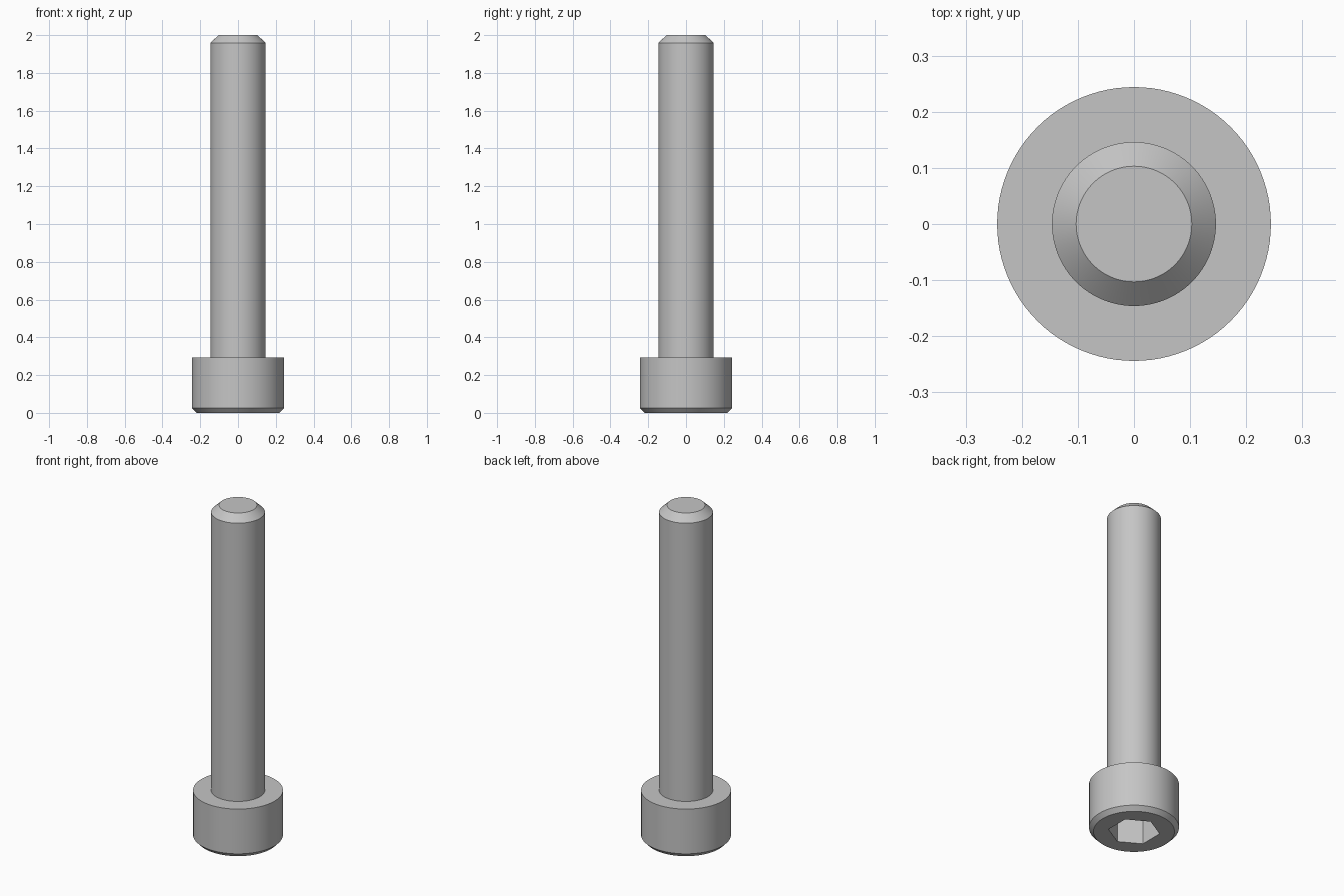
import bpy, bmesh, math

cube = bpy.data.objects.get("Cube")
if cube:
    bpy.data.objects.remove(cube, do_unlink=True)

SEGMENTS = 96

steel = bpy.data.materials.new("light grey steel")
GREY = (0.56, 0.56, 0.56, 1)
steel.use_nodes = True
steel.diffuse_color = GREY
steel.node_tree.nodes["Principled BSDF"].inputs["Base Color"].default_value = GREY


def ring(bm, radius, z, sides, turn=0.0):
    """Closed loop of vertices around the z axis."""
    angles = [turn + math.tau * i / sides for i in range(sides)]
    return [bm.verts.new((radius * math.cos(a), radius * math.sin(a), z)) for a in angles]


def skin(bm, lower, upper):
    """Side wall between two rings with the same number of vertices."""
    n = len(lower)
    for i in range(n):
        j = (i + 1) % n
        bm.faces.new((lower[i], lower[j], upper[j], upper[i]))


def lathe(bm, profile):
    """Stack rings along a (radius, z) profile and return them."""
    rings = [ring(bm, r, z, SEGMENTS) for r, z in profile]
    for lower, upper in zip(rings, rings[1:]):
        skin(bm, lower, upper)
    return rings


def finish(bm, name):
    bmesh.ops.recalc_face_normals(bm, faces=bm.faces)
    mesh = bpy.data.meshes.new(name)
    bm.to_mesh(mesh)
    bm.free()
    mesh.materials.append(steel)
    obj = bpy.data.objects.new(name, mesh)
    bpy.context.collection.objects.link(obj)
    bpy.ops.object.select_all(action="DESELECT")
    obj.select_set(True)
    bpy.context.view_layer.objects.active = obj
    bpy.ops.object.shade_smooth_by_angle(angle=math.radians(25))


# Cylindrical head with a chamfered lower rim
bm = bmesh.new()
rings = lathe(bm, [(0.22, 0), (0.244, 0.025), (0.244, 0.293)])
bm.faces.new(rings[-1])

# Hexagonal socket sunk into the underside
mouth = ring(bm, 0.141, 0, 6, math.pi / 6)
floor = ring(bm, 0.141, 0.148, 6, math.pi / 6)
skin(bm, mouth, floor)
bm.faces.new(floor)

# Flat underside between the rim and the socket mouth
border = [bm.edges.get((loop[i - 1], loop[i]))
          for loop in (rings[0], mouth) for i in range(len(loop))]
bmesh.ops.triangle_fill(bm, edges=border, use_beauty=True, normal=(0, 0, -1))
finish(bm, "socket_head")

# Plain shank with a chamfered tip, seated in the head
bm = bmesh.new()
rings = lathe(bm, [(0.146, 0.27), (0.146, 1.959), (0.103, 2)])
bm.faces.new(rings[0])
bm.faces.new(rings[-1])
finish(bm, "shank")
